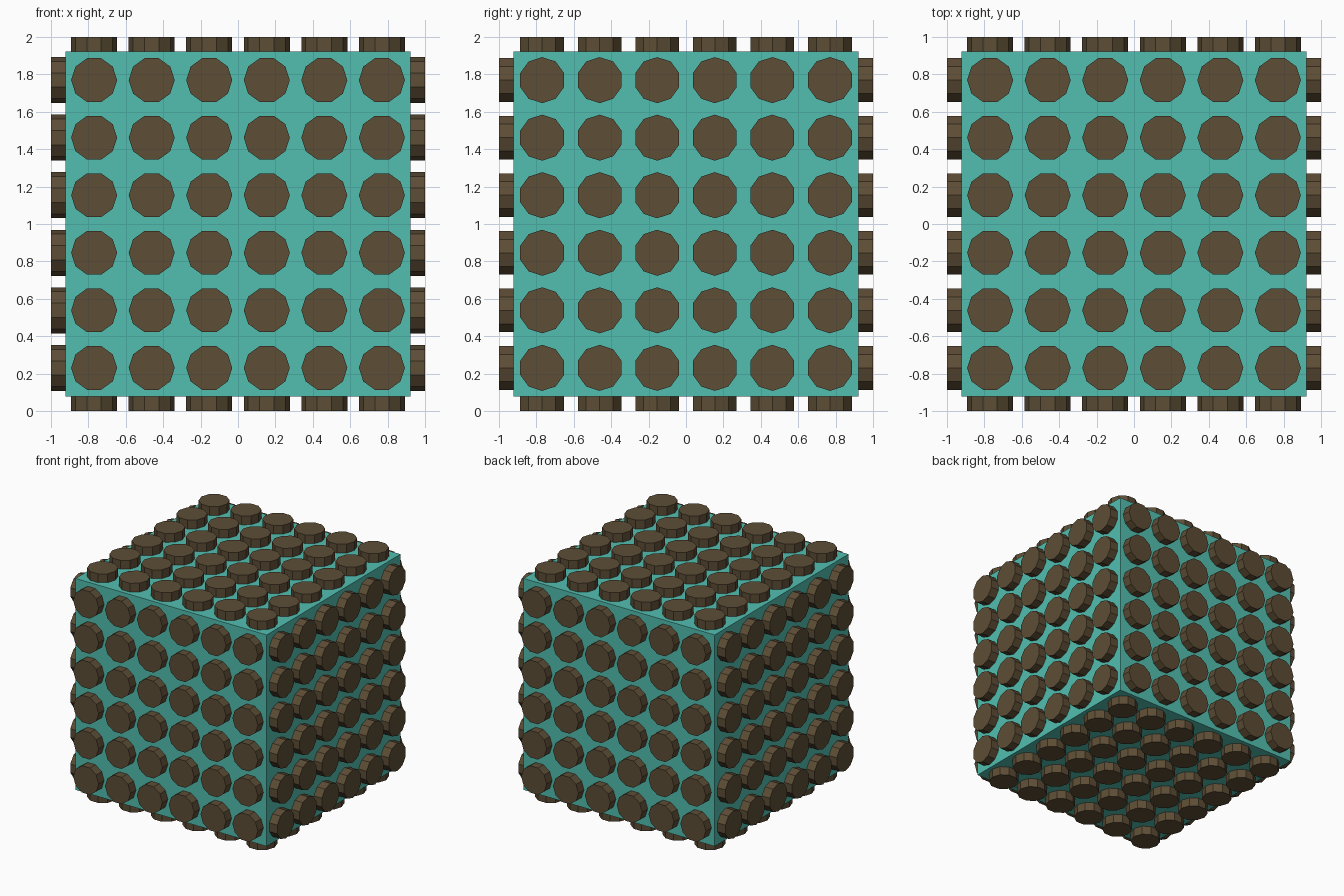
import bpy, bmesh
from math import cos, sin, pi
from mathutils import Vector

if "Cube" in bpy.data.objects:
    bpy.data.objects.remove(bpy.data.objects["Cube"])

HALF = 12 / 13          # half size of the cube
STEP = HALF / 3         # stud spacing
RADIUS, SIDES = 0.123, 10
CENTRE = Vector((0, 0, 1))


def material(name, rgb):
    m = bpy.data.materials.new(name)
    m.diffuse_color = (*rgb, 1)
    m.use_nodes = True
    m.node_tree.nodes["Principled BSDF"].inputs["Base Color"].default_value = m.diffuse_color
    return m


def finish(name, bm, mat):
    bmesh.ops.recalc_face_normals(bm, faces=bm.faces[:])
    mesh = bpy.data.meshes.new(name)
    bm.to_mesh(mesh)
    bm.free()
    mesh.materials.append(mat)
    ob = bpy.data.objects.new(name, mesh)
    ob.location = CENTRE
    bpy.context.collection.objects.link(ob)


def add_stud(bm, c, n, u, v):
    """Ten-sided disc along n, with one corner pointing along u."""
    rings = []
    for h in (HALF - 0.005, 1.0):
        rings.append([bm.verts.new(c + n * h
                      + u * RADIUS * cos(2 * pi * i / SIDES)
                      + v * RADIUS * sin(2 * pi * i / SIDES)) for i in range(SIDES)])
    a, b = rings
    for i in range(SIDES):
        j = (i + 1) % SIDES
        bm.faces.new((a[i], a[j], b[j], b[i]))
    bm.faces.new(a[::-1])
    bm.faces.new(b)


teal = material("teal", (0.084, 0.521, 0.434))
brown = material("brown", (0.109, 0.074, 0.036))

# Cube body
bm = bmesh.new()
bmesh.ops.create_cube(bm, size=2 * HALF)
finish("cube_body", bm, teal)

# Six by six studs on every side
X, Y, Z = Vector((1, 0, 0)), Vector((0, 1, 0)), Vector((0, 0, 1))
sides = {"front": (-Y, X, Z), "back": (Y, X, Z), "right": (X, Z, Y),
         "left": (-X, Z, Y), "top": (Z, X, Y), "bottom": (-Z, X, Y)}
for name, (n, u, v) in sides.items():
    bm = bmesh.new()
    for i in range(6):
        for j in range(6):
            add_stud(bm, u * STEP * (i - 2.5) + v * STEP * (j - 2.5), n, u, v)
    finish(name + "_studs", bm, brown)
